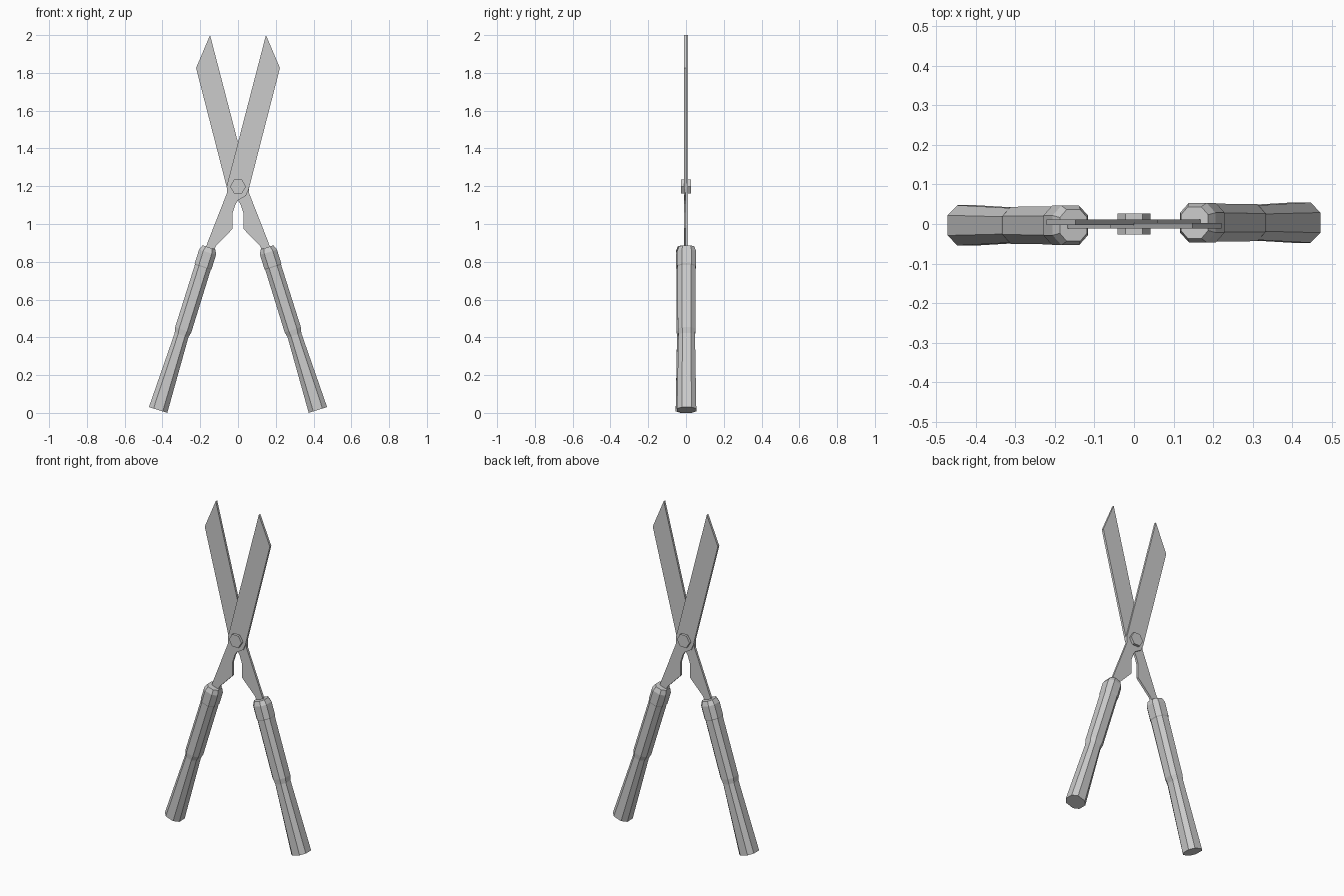
import bpy, bmesh, math
from mathutils import Matrix, Vector

if "Cube" in bpy.data.objects:
    bpy.data.objects.remove(bpy.data.objects["Cube"])


def finish(bm, name):
    bmesh.ops.recalc_face_normals(bm, faces=bm.faces)
    mesh = bpy.data.meshes.new(name)
    bm.to_mesh(mesh)
    bm.free()
    obj = bpy.data.objects.new(name, mesh)
    bpy.context.collection.objects.link(obj)
    return obj


def plate(name, outline, y, half):
    """Extrude an x-z outline to a flat plate centred on y."""
    bm = bmesh.new()
    face = bm.faces.new([bm.verts.new((x, y - half, z)) for x, z in outline])
    ext = bmesh.ops.extrude_face_region(bm, geom=[face])
    verts = [v for v in ext["geom"] if isinstance(v, bmesh.types.BMVert)]
    bmesh.ops.translate(bm, verts=verts, vec=(0, 2 * half, 0))
    return finish(bm, name)


def grip(name, base, lean, rings):
    """Loft octagonal rings (distance, half width, half depth) along a leaning axis."""
    bm = bmesh.new()
    frame = Matrix.Translation(base) @ Matrix.Rotation(lean, 4, 'Y')
    k = 0.5
    shape = [(1, -k), (1, k), (k, 1), (-k, 1), (-1, k), (-1, -k), (-k, -1), (k, -1)]
    loops = [[bm.verts.new(frame @ Vector((a * w, b * d, t))) for a, b in shape]
             for t, w, d in rings]
    for lo, hi in zip(loops, loops[1:]):
        for i in range(8):
            j = (i + 1) % 8
            bm.faces.new((lo[i], lo[j], hi[j], hi[i]))
    bm.faces.new(loops[0][::-1])
    bm.faces.new(loops[-1])
    return finish(bm, name)


def turned_copy(obj, name):
    """Second half of the shears: half a turn about the vertical axis."""
    mesh = obj.data.copy()
    mesh.transform(Matrix.Rotation(math.pi, 4, 'Z'))
    copy = bpy.data.objects.new(name, mesh)
    bpy.context.collection.objects.link(copy)


# Blade with its tang (front blade points right, tang goes to the left grip)
blade_outline = [
    (0.148, 2.0), (0.222, 1.826), (0.057, 1.185), (0.042, 1.15), (0.0, 1.125),
    (-0.013, 1.105), (-0.028, 1.06), (-0.028, 0.975), (-0.116, 0.885),
    (-0.14, 0.83), (-0.18, 0.84), (-0.164, 0.895), (-0.058, 1.165), (-0.06, 1.2)]
blade = plate("front_blade", blade_outline, -0.0045, 0.007)
turned_copy(blade, "back_blade")

# Grip: flared end, waist, shaft, collar, bevelled top
grip_rings = [
    (0.0, 0.051, 0.051), (0.415, 0.038, 0.044), (0.445, 0.045, 0.047),
    (0.792, 0.044, 0.048), (0.797, 0.047, 0.050), (0.875, 0.047, 0.050),
    (0.902, 0.036, 0.040)]
left_grip = grip("left_grip", (-0.423, -0.0035, 0.0155), math.radians(17.4), grip_rings)
turned_copy(left_grip, "right_grip")

# Hexagonal pivot bolt running through both blades
bolt = [(0.042 * math.cos(i * math.pi / 3), 1.198 + 0.042 * math.sin(i * math.pi / 3))
        for i in range(6)]
plate("pivot_bolt", bolt, 0.0, 0.027)
